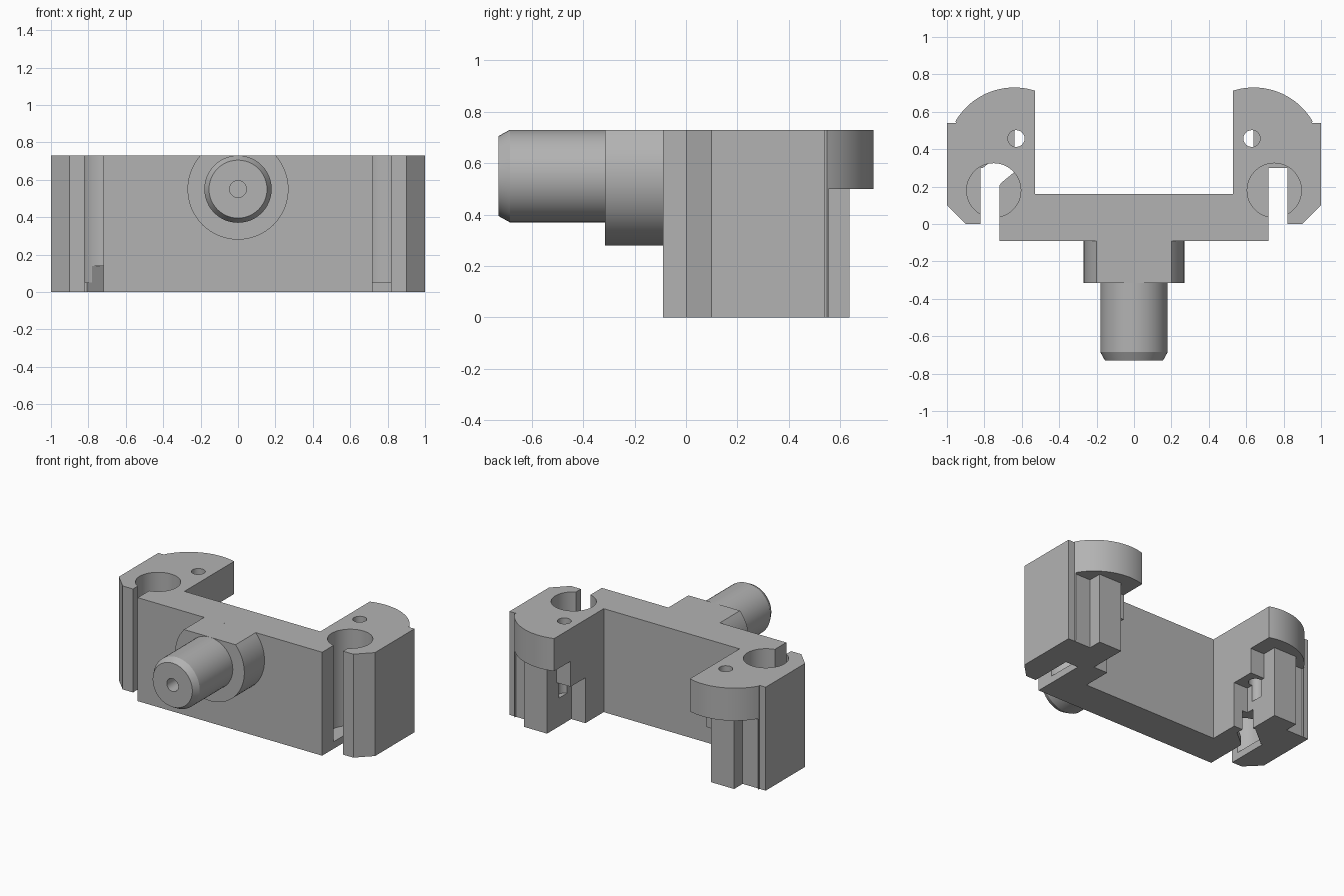
import bpy, bmesh, math
from mathutils import Matrix, Vector

cube = bpy.data.objects.get("Cube")
if cube:
    bpy.data.objects.remove(cube, do_unlink=True)

grey = bpy.data.materials.new("plain_grey")
grey.use_nodes = True
grey.diffuse_color = (0.45, 0.45, 0.45, 1)
grey.node_tree.nodes["Principled BSDF"].inputs["Base Color"].default_value = (0.45, 0.45, 0.45, 1)

TOP = 0.73


def make_object(name, bm):
    bmesh.ops.recalc_face_normals(bm, faces=bm.faces)
    mesh = bpy.data.meshes.new(name)
    bm.to_mesh(mesh)
    bm.free()
    mesh.materials.append(grey)
    obj = bpy.data.objects.new(name, mesh)
    bpy.context.collection.objects.link(obj)
    return obj


def prism(name, outline, low, high):
    """Extrude an xy outline from z = low to z = high."""
    bm = bmesh.new()
    face = bm.faces.new([bm.verts.new((x, y, low)) for x, y in outline])
    result = bmesh.ops.extrude_face_region(bm, geom=[face])
    verts = [v for v in result["geom"] if isinstance(v, bmesh.types.BMVert)]
    bmesh.ops.translate(bm, verts=verts, vec=(0, 0, high - low))
    return make_object(name, bm)


def arc(cx, cy, r, start, end, steps):
    angles = [math.radians(start + (end - start) * i / steps) for i in range(steps + 1)]
    return [(cx + r * math.cos(a), cy + r * math.sin(a)) for a in angles]


def rect(x0, x1, y0, y1):
    return [(x0, y0), (x1, y0), (x1, y1), (x0, y1)]


def flip(outline, side):
    return [(side * x, y) for x, y in outline]


def activate(obj):
    bpy.ops.object.select_all(action="DESELECT")
    bpy.context.view_layer.objects.active = obj
    obj.select_set(True)


def cut(target, cutter):
    mod = target.modifiers.new("cut", "BOOLEAN")
    mod.operation = "DIFFERENCE"
    mod.solver = "EXACT"
    mod.object = cutter
    cutter.hide_render = True
    activate(target)
    bpy.ops.object.modifier_apply(modifier=mod.name)
    bpy.data.objects.remove(cutter, do_unlink=True)


# Bracket body: crossbar, slotted arms and rounded arm ends in one outline
half = [(0.72, -0.09), (0.72, 0.30), (0.82, 0.30), (0.82, 0), (0.90, 0),
        (1, 0.10), (1, 0.54), (0.95, 0.54)]
half += arc(0.64, 0.366, 0.364, 30, 107.6, 20)
half += [(0.53, 0.16)]
body = prism("bracket_body", half + flip(half, -1)[::-1], 0, TOP)

# Region removed beneath each rounded cap, leaving a stepped post
under_cap = [(0.95, 0.54), (0.82, 0.54), (0.82, 0.635), (0.64, 0.635),
             (0.64, 0.53), (0.4, 0.53), (0.4, 0.9), (0.98, 0.9)]

for side in (1, -1):
    cut(body, prism("cap_undercut", flip(under_cap, side), -0.1, 0.5))
    # Pocket at the inner foot of the arm
    cut(body, prism("foot_pocket", flip(rect(0.4, 0.64, 0.365, 0.56), side), -0.1, 0.32))
    # Large bore over the slot, stopping just above the base
    cut(body, prism("slot_bore", flip(arc(0.75, 0.18, 0.145, 0, 352.5, 47), side), 0.05, 0.9))
    # Small pin hole
    cut(body, prism("small_hole", flip(arc(0.63, 0.457, 0.045, 0, 345, 23), side), 0.2, 0.9))

# Diagonal passage between the bore and the pocket on one arm
passage = [(-0.73, 0.19), (-0.71, 0.22), (-0.60, 0.31), (-0.60, 0.42), (-0.66, 0.42), (-0.82, 0.29)]
cut(body, prism("passage", passage, -0.1, 0.14))

# Boss: disc with its top sliced level with the bracket
boss = prism("flat_topped_boss", arc(0, 0, 0.27, 138.2, 401.8, 48), 0.08, 0.315)
boss.data.transform(Matrix.Translation((0, 0, 0.55)) @ Matrix.Rotation(math.pi / 2, 4, "X"))

# Spigot: turned pin with a chamfered tip and a small centre hole
profile = [(0, -0.4), (0.045, -0.4), (0.045, -0.73), (0.155, -0.73), (0.18, -0.685), (0.18, -0.3)]
bm = bmesh.new()
verts = [bm.verts.new((r, y, 0)) for r, y in profile]
edges = [bm.edges.new(pair) for pair in zip(verts, verts[1:])]
bmesh.ops.spin(bm, geom=verts + edges, cent=(0, 0, 0), axis=(0, 1, 0),
               angle=math.tau, steps=48)
bmesh.ops.remove_doubles(bm, verts=bm.verts, dist=0.0001)
bmesh.ops.holes_fill(bm, edges=[e for e in bm.edges if e.is_boundary], sides=0)
bmesh.ops.translate(bm, verts=bm.verts, vec=Vector((0, 0, 0.55)))
spigot = make_object("front_spigot", bm)

for obj in (body, boss, spigot):
    activate(obj)
    bpy.ops.object.shade_smooth_by_angle(angle=math.radians(25))
